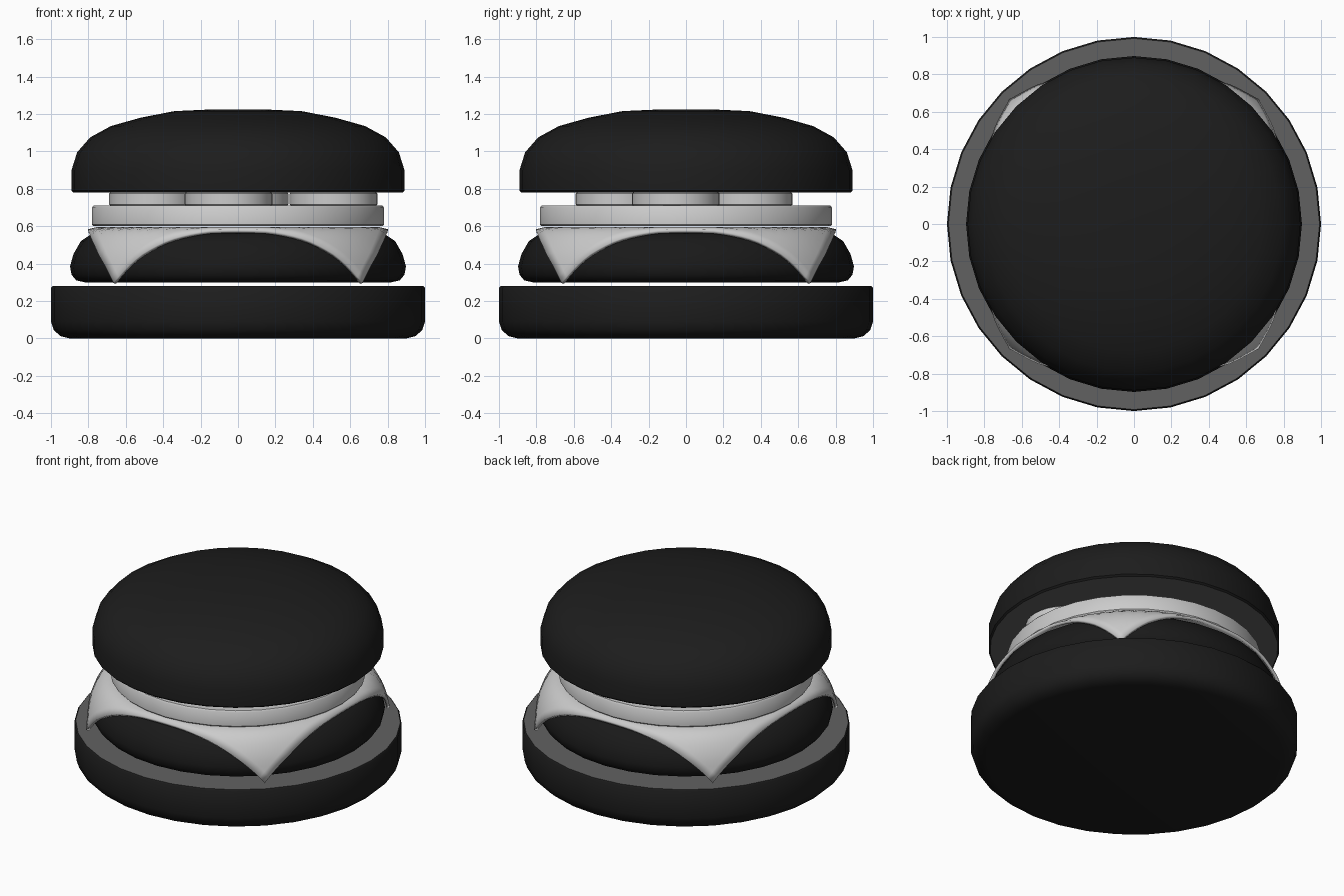
import bpy, bmesh, math

if "Cube" in bpy.data.objects:
    bpy.data.objects.remove(bpy.data.objects["Cube"])


def material(name, v):
    m = bpy.data.materials.new(name)
    m.diffuse_color = (v, v, v, 1)
    m.use_nodes = True
    m.node_tree.nodes["Principled BSDF"].inputs["Base Color"].default_value = m.diffuse_color
    return m


crust = material("crust", 0.012)
crumb = material("crumb", 0.12)
meat = material("meat", 0.01)


def finish(name, bm, mats=()):
    bmesh.ops.recalc_face_normals(bm, faces=bm.faces)
    me = bpy.data.meshes.new(name)
    bm.to_mesh(me)
    bm.free()
    ob = bpy.data.objects.new(name, me)
    bpy.context.collection.objects.link(ob)
    for m in mats:
        me.materials.append(m)
    bpy.ops.object.select_all(action='DESELECT')
    bpy.context.view_layer.objects.active = ob
    ob.select_set(True)
    bpy.ops.object.shade_smooth_by_angle(angle=math.radians(40))
    return ob


def lathe(name, profile, sides=32, centre=(0, 0), mats=(), cut_face=None):
    """Stack of rings (radius, z) from bottom to top, capped at both ends."""
    bm = bmesh.new()
    rings = []
    for r, z in profile:
        rings.append([bm.verts.new((centre[0] + r * math.cos(2 * math.pi * i / sides),
                                    centre[1] + r * math.sin(2 * math.pi * i / sides), z))
                      for i in range(sides)])
    for a, b in zip(rings, rings[1:]):
        for i in range(sides):
            j = (i + 1) % sides
            bm.faces.new((a[i], a[j], b[j], b[i]))
    caps = {"bottom": bm.faces.new(rings[0][::-1]), "top": bm.faces.new(rings[-1])}
    if cut_face:
        caps[cut_face].material_index = 1
    return finish(name, bm, mats)


# Buns and patty
lathe("bottom_bun", [(0.90, 0), (0.95, 0.012), (0.985, 0.045), (1, 0.09), (1, 0.27), (0.992, 0.28)],
      mats=(crust, crumb), cut_face="top")
lathe("patty", [(0.82, 0.30), (0.865, 0.31), (0.89, 0.34), (0.898, 0.385), (0.88, 0.45),
                (0.84, 0.52), (0.78, 0.56), (0.70, 0.573)], mats=(meat,))
lathe("top_bun", [(0.88, 0.78), (0.89, 0.79), (0.89, 0.90), (0.86, 0.995), (0.79, 1.075), (0.68, 1.135),
                  (0.52, 1.18), (0.34, 1.215), (0.12, 1.225)],
      mats=(crust, crumb), cut_face="bottom")

# Tomato slice and pickles
lathe("tomato_slice", [(0.772, 0.60), (0.78, 0.608), (0.78, 0.70), (0.772, 0.71)])
for n, c in enumerate([(-0.05, -0.355), (0.51, -0.055), (0.035, 0.335), (-0.455, 0.02)]):
    lathe(f"pickle_{n + 1}", [(0.228, 0.71), (0.235, 0.716), (0.235, 0.774), (0.228, 0.78)], centre=c)

# Cheese: square sheet whose corners drape along a falling path (distance, radius, z)
path = [(0, 0, 0.595), (0.77, 0.77, 0.595), (0.82, 0.817, 0.578), (0.89, 0.865, 0.527),
        (0.98, 0.908, 0.447), (1.15, 0.945, 0.285)]


def drape(x, y):
    d = math.hypot(x, y)
    for (d0, r0, z0), (d1, r1, z1) in zip(path, path[1:]):
        if d <= d1:
            t = (d - d0) / (d1 - d0)
            r, z = r0 + t * (r1 - r0), z0 + t * (z1 - z0)
            break
    s = r / d if d else 1
    return x * s, y * s, z


bm = bmesh.new()
bmesh.ops.create_grid(bm, x_segments=32, y_segments=32, size=0.805)
for v in bm.verts:
    v.co = drape(v.co.x, v.co.y)
cheese = finish("cheese_slice", bm)
sol = cheese.modifiers.new("thickness", 'SOLIDIFY')
sol.thickness = 0.02
sol.offset = -1
